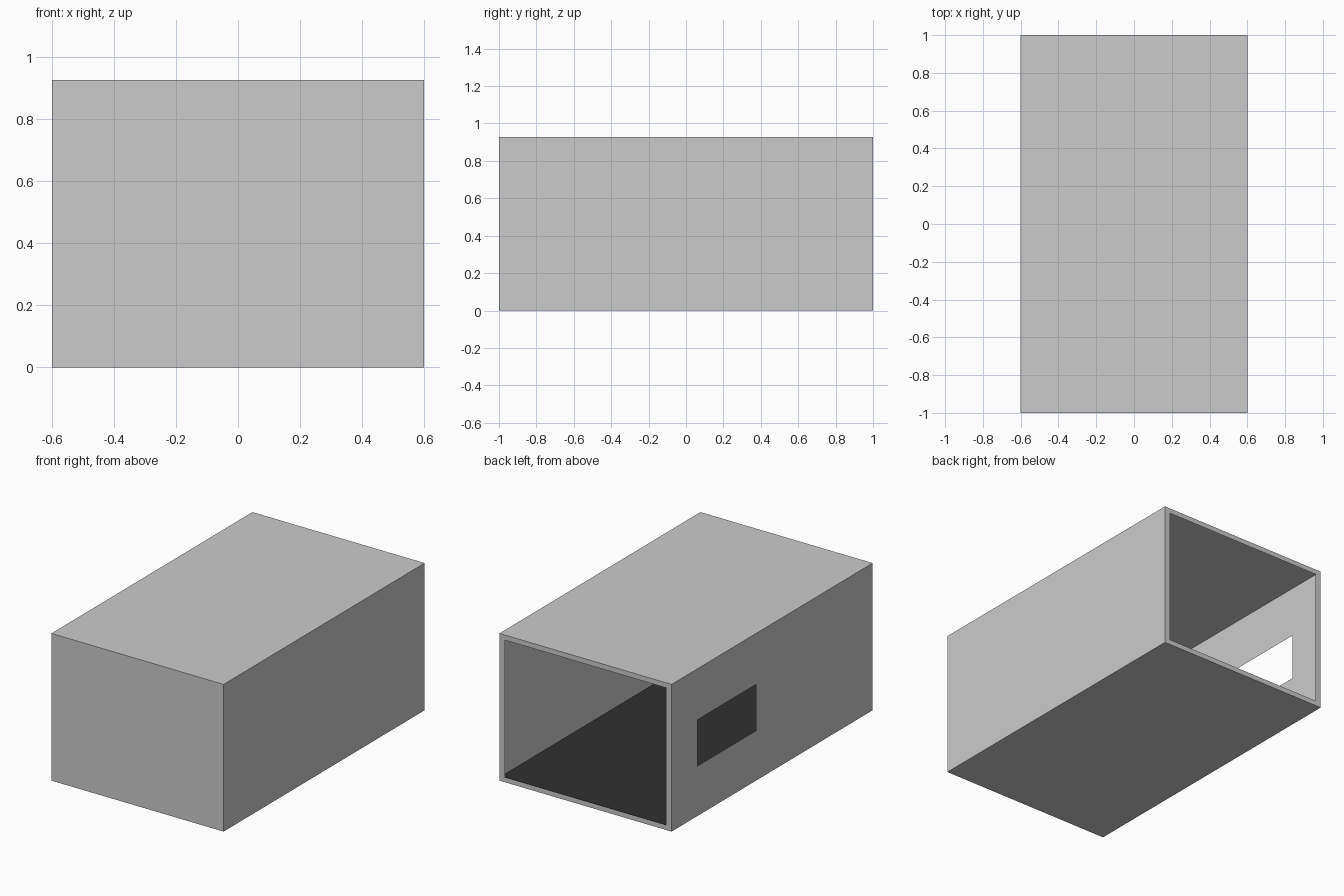
import bpy, bmesh

if "Cube" in bpy.data.objects:
    bpy.data.objects.remove(bpy.data.objects["Cube"])

W, D, H = 1.2, 2.0, 0.927      # overall size
RIM_X, RIM_Z = 0.038, 0.032    # rim width around the open back
WIN_Y, WIN_Z = (0.16, 0.74), (0.315, 0.606)


def finish(bm, name, color=None):
    mesh = bpy.data.meshes.new(name)
    bm.to_mesh(mesh)
    bm.free()
    obj = bpy.data.objects.new(name, mesh)
    bpy.context.collection.objects.link(obj)
    if color:
        mat = bpy.data.materials.new(name + "_material")
        mat.diffuse_color = color
        mat.use_nodes = True
        mat.node_tree.nodes["Principled BSDF"].inputs["Base Color"].default_value = mat.diffuse_color
        mesh.materials.append(mat)
    return obj


def cut_opening(bm, axis, sign, bounds):
    """Inset the side facing sign*axis, fit the inset to bounds, remove it."""
    bm.normal_update()
    face = next(f for f in bm.faces if f.normal[axis] * sign > 0.9)
    bmesh.ops.inset_individual(bm, faces=[face], thickness=0.1)
    mid = face.calc_center_median()
    for v in face.verts:
        for a, (lo, hi) in bounds.items():
            v.co[a] = lo if v.co[a] < mid[a] else hi
    bmesh.ops.delete(bm, geom=[face], context='FACES_ONLY')


# Thin-walled box with a rimmed open back and a window in the left wall
bm = bmesh.new()
bmesh.ops.create_cube(bm, size=1)
bmesh.ops.scale(bm, vec=(W, D, H), verts=bm.verts)
bmesh.ops.translate(bm, vec=(0, 0, H / 2), verts=bm.verts)
cut_opening(bm, 1, 1, {0: (-W / 2 + RIM_X, W / 2 - RIM_X), 2: (RIM_Z, H - RIM_Z)})
cut_opening(bm, 0, -1, {1: WIN_Y, 2: WIN_Z})
finish(bm, "box_shell")

# Dark floor panel just above the bottom
bm = bmesh.new()
bmesh.ops.create_grid(bm, x_segments=1, y_segments=1, size=0.5)
bmesh.ops.scale(bm, vec=(W - 0.004, D - 0.004, 1), verts=bm.verts)
bmesh.ops.translate(bm, vec=(0, 0, 0.022), verts=bm.verts)
finish(bm, "inner_floor", (0.03, 0.03, 0.03, 1))
